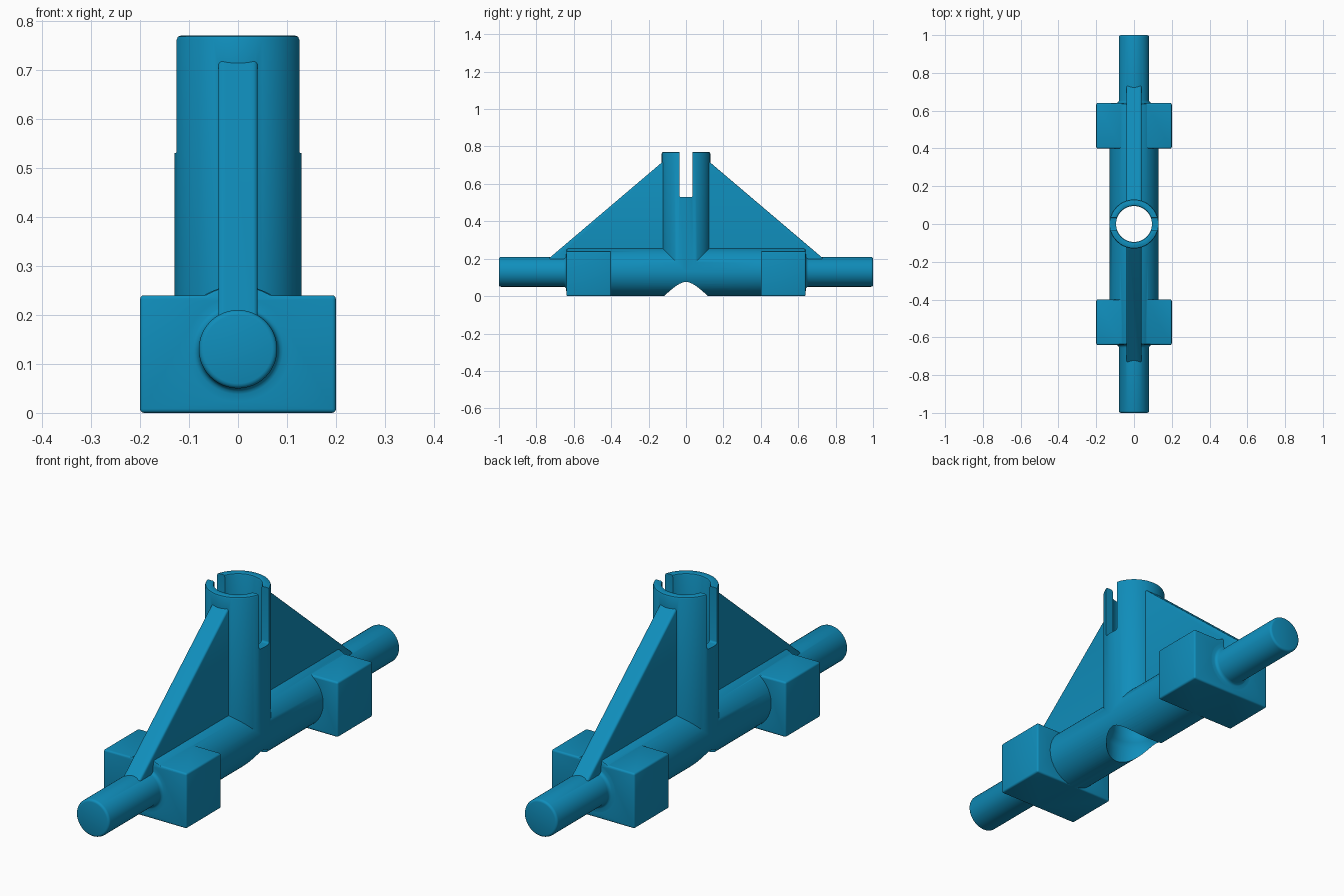
import bpy, bmesh
from math import cos, sin, pi
from mathutils import Vector

if "Cube" in bpy.data.objects:
    bpy.data.objects.remove(bpy.data.objects["Cube"])

AXIS_Z = 0.13   # height of the horizontal shaft
SEG = 64


def make_object(name, bm):
    bmesh.ops.recalc_face_normals(bm, faces=bm.faces)
    mesh = bpy.data.meshes.new(name)
    bm.to_mesh(mesh)
    bm.free()
    ob = bpy.data.objects.new(name, mesh)
    bpy.context.collection.objects.link(ob)
    return ob


def lathe(name, profile, along_y=False):
    """Capped solid of revolution from (radius, position) pairs."""
    bm = bmesh.new()
    rings = []
    for r, h in profile:
        ring = []
        for i in range(SEG):
            a = 2 * pi * i / SEG
            p = (r * cos(a), h, AXIS_Z + r * sin(a)) if along_y else (r * cos(a), r * sin(a), h)
            ring.append(bm.verts.new(p))
        rings.append(ring)
    for lo, hi in zip(rings, rings[1:]):
        for i in range(SEG):
            j = (i + 1) % SEG
            bm.faces.new((lo[i], lo[j], hi[j], hi[i]))
    bm.faces.new(rings[0])
    bm.faces.new(rings[-1])
    return make_object(name, bm)


def prism(name, outline, half_width, bevel=0.008):
    """Side outline of (y, z) points extruded across x, edges rounded."""
    bm = bmesh.new()
    face = bm.faces.new([bm.verts.new((-half_width, y, z)) for y, z in outline])
    ext = bmesh.ops.extrude_face_region(bm, geom=[face])
    verts = [v for v in ext["geom"] if isinstance(v, bmesh.types.BMVert)]
    bmesh.ops.translate(bm, verts=verts, vec=Vector((2 * half_width, 0, 0)))
    bmesh.ops.recalc_face_normals(bm, faces=bm.faces)
    if bevel:
        bmesh.ops.bevel(bm, geom=bm.edges[:], offset=bevel, segments=3,
                        profile=0.5, affect='EDGES')
    return make_object(name, bm)


def combine(target, other, operation):
    mod = target.modifiers.new(operation.lower(), 'BOOLEAN')
    mod.object, mod.operation, mod.solver = other, operation, 'EXACT'
    bpy.context.view_layer.objects.active = target
    bpy.ops.object.modifier_apply(modifier=mod.name)
    bpy.data.objects.remove(other, do_unlink=True)


# Shaft: thin rounded ends, small fillet at the blocks, thick middle
half = [(0.07, 1.0), (0.075, 0.9985), (0.0785, 0.995), (0.08, 0.99),
        (0.08, 0.655), (0.082, 0.648), (0.086, 0.643), (0.092, 0.641),
        (0.122, 0.639), (0.128, 0.636), (0.13, 0.63)]
body = lathe("axle_bracket", [(r, -y) for r, y in half] + half[::-1], along_y=True)

# Vertical socket tube
combine(body, lathe("socket", [(0.13, 0.14), (0.13, 0.762), (0.1275, 0.768), (0.122, 0.77)]), 'UNION')

# Blocks and sloping ribs, front and back
for s in (-1, 1):
    block = prism("block", [(s * 0.4, 0), (s * 0.64, 0), (s * 0.64, 0.24), (s * 0.4, 0.24)], 0.2)
    combine(body, block, 'UNION')
    rib = prism("rib", [(s * 0.735, 0.2), (s * 0.735, 0.15), (s * 0.105, 0.15), (s * 0.105, 0.735)], 0.04)
    combine(body, rib, 'UNION')

# Through bore, widened underneath and rounded at the top rim
bore = lathe("bore", [(0.118, -0.1), (0.118, 0.08), (0.106, 0.1), (0.095, 0.125),
                      (0.095, 0.762), (0.0975, 0.768), (0.103, 0.7701), (0.103, 0.9)])
combine(body, bore, 'DIFFERENCE')

# Slot across the top of the socket
slot = prism("slot", [(-0.035, 0.53), (0.035, 0.53), (0.035, 0.9), (-0.035, 0.9)], 0.3)
combine(body, slot, 'DIFFERENCE')

# Finish: blue material, smooth curved surfaces
mat = bpy.data.materials.new("blue")
mat.diffuse_color = (0.005, 0.27, 0.5, 1)
mat.use_nodes = True
mat.node_tree.nodes["Principled BSDF"].inputs["Base Color"].default_value = mat.diffuse_color
body.data.materials.clear()
body.data.materials.append(mat)
bpy.context.view_layer.objects.active = body
body.select_set(True)
bpy.ops.object.shade_smooth_by_angle(angle=0.6)
